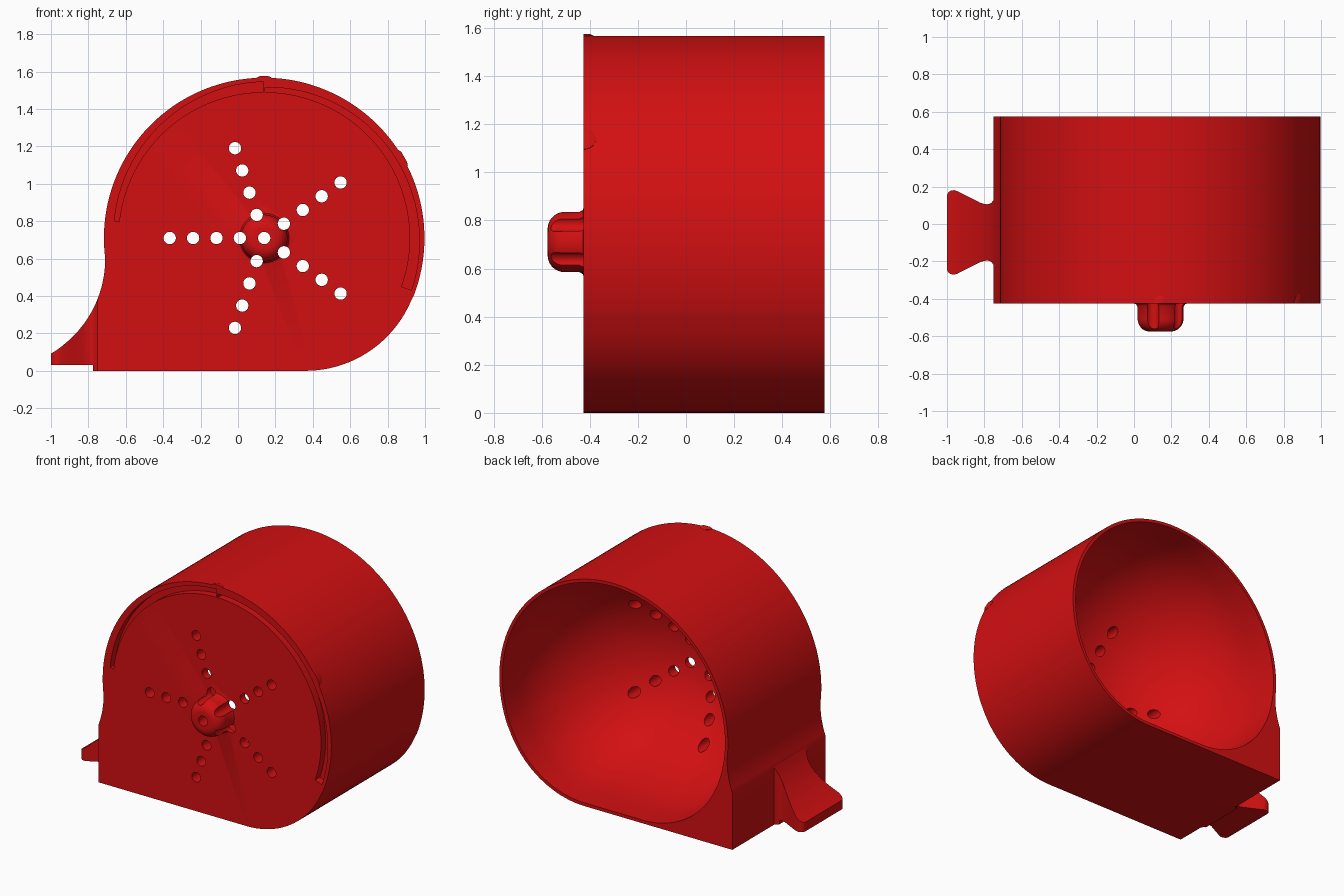
import bpy, bmesh, math
from mathutils import Vector, Matrix

if "Cube" in bpy.data.objects:
    bpy.data.objects.remove(bpy.data.objects["Cube"])

CX, CZ, R = 0.14, 0.71, 0.857       # drum centre and radius
FRONT, BACK = -0.425, 0.575
TAU = math.tau

red = bpy.data.materials.new("red")
red.diffuse_color = (0.65, 0.005, 0.006, 1)
red.use_nodes = True
red.node_tree.nodes["Principled BSDF"].inputs["Base Color"].default_value = red.diffuse_color


def loft(name, rings):
    """Closed solid through rings of equal point count."""
    bm = bmesh.new()
    vs = [[bm.verts.new(p) for p in ring] for ring in rings]
    n = len(vs[0])
    for a, b in zip(vs, vs[1:]):
        for i in range(n):
            j = (i + 1) % n
            bm.faces.new((a[i], a[j], b[j], b[i]))
    bm.faces.new(vs[0])
    bm.faces.new(vs[-1])
    bmesh.ops.recalc_face_normals(bm, faces=bm.faces)
    me = bpy.data.meshes.new(name)
    bm.to_mesh(me)
    bm.free()
    me.materials.append(red)
    ob = bpy.data.objects.new(name, me)
    bpy.context.collection.objects.link(ob)
    return ob


def arc(cx, cz, r, a0, a1, n):
    return [(cx + r * math.cos(math.radians(a0 + (a1 - a0) * i / n)),
             cz + r * math.sin(math.radians(a0 + (a1 - a0) * i / n))) for i in range(n + 1)]


def prism(name, pts, y0, y1):
    return loft(name, [[(x, y, z) for x, z in pts] for y in (y0, y1)])


def activate(ob):
    bpy.ops.object.select_all(action='DESELECT')
    ob.select_set(True)
    bpy.context.view_layer.objects.active = ob


def boolean(ob, other, op):
    m = ob.modifiers.new("bool", 'BOOLEAN')
    m.operation, m.object, m.solver = op, other, 'EXACT'
    activate(ob)
    bpy.ops.object.modifier_apply(modifier=m.name)
    bpy.data.objects.remove(other)


def smooth(ob, deg=30):
    activate(ob)
    bpy.ops.object.shade_smooth_by_angle(angle=math.radians(deg))


# Housing: drum with a flat foot, a tight lower right bend and a concave left flank
FR = 0.614
FX = 0.36
bend = math.degrees(math.atan2(FR - CZ, FX - CX))
flank = arc(-1.3, 0.6, 0.59, -21.2, 0, 8)
outline = ([(-0.75, 0), (FX, 0)] + arc(FX, FR, FR, -90, bend, 20)[1:]
           + arc(CX, CZ, R, bend, 187.4, 84)[1:] + flank[::-1])
housing = prism("housing", outline, FRONT, BACK)

# Bowl-shaped hollow, open at the back
half = arc(CX + 0.22, FR, FR - 0.022, -90, bend, 18) + arc(CX, CZ, R - 0.022, bend, 90, 40)[1:]
mouth = half + [(2 * CX - x, z) for x, z in reversed(half[:-1])]
levels = [(1.0, -0.05)] + [(math.cos(t), 0.15 + 0.83 * math.sin(t))
                          for t in [math.radians(88 * i / 22) for i in range(23)]]
bowl = loft("bowl_cutter", [[(CX + s * (x - CX), BACK - d, CZ + s * (z - CZ)) for x, z in mouth]
                            for s, d in levels])
boolean(housing, bowl, 'DIFFERENCE')

# Rounded hub on the front, flared at its foot
hub = [(0.145, FRONT + 0.01), (0.145, FRONT), (0.133, FRONT - 0.004), (0.125, FRONT - 0.018)]
hub += [(0.055 + 0.07 * math.cos(math.radians(a)), -0.505 - 0.07 * math.sin(math.radians(a)))
        for a in range(0, 91, 10)]
knob = loft("hub", [[(CX + r * math.cos(TAU * i / 48), y, CZ + r * math.sin(TAU * i / 48))
                     for i in range(48)] for r, y in hub])
boolean(housing, knob, 'UNION')

# Five rows of vent holes and a centre hole
holes = [(CX, CZ)]
for k in range(5):
    a = math.pi + k * TAU / 5
    holes += [(CX + r * math.cos(a), CZ + r * math.sin(a)) for r in (0.13, 0.255, 0.38, 0.505)]
for x, z in holes:
    boolean(housing, prism("hole_cutter", arc(x, z, 0.033, 0, 345, 23), -0.7, 0.5), 'DIFFERENCE')

# Two widening curved slots in the front face
for a0, a1 in ((173.5, 90.3), (89.7, -19.5)):
    n = 40
    outer, inner = [], []
    for i in range(n + 1):
        t = i / n
        a = math.radians(a0 + (a1 - a0) * t)
        for lst, r in ((outer, 0.806 + 0.029 * t), (inner, 0.78)):
            lst.append((CX + r * math.cos(a), CZ + r * math.sin(a)))
    boolean(housing, prism("slot_cutter", outer + inner[::-1], FRONT - 0.05, FRONT + 0.05),
            'DIFFERENCE')
smooth(housing)

# Small half-round detents on the rim
for k, (ang, rad) in enumerate(((30, 0.05), (90, 0.04))):
    a = math.radians(ang)
    out = Vector((math.cos(a), 0, math.sin(a)))
    side = Vector((-math.sin(a), 0, math.cos(a)))
    rings = []
    for rr, h in ((rad, R - 0.01), (rad, R + 0.001), (rad * 0.6, R + 0.008)):
        rings.append([Vector((CX, FRONT, CZ)) + out * h + side * rr * math.cos(math.pi * i / 12)
                      + Vector((0, rr * math.sin(math.pi * i / 12), 0)) for i in range(13)])
    smooth(loft("detent_%d" % (k + 1), rings))

# Flared thumb tab with a concave top
plan = [(-1.0, 0.2), (-0.994, 0.213), (-0.98, 0.223), (-0.962, 0.226), (-0.945, 0.221),
        (-0.9, 0.198), (-0.86, 0.178), (-0.825, 0.16), (-0.805, 0.153), (-0.785, 0.15),
        (-0.775, 0.152), (-0.774, 0.152), (-0.762, 0.159), (-0.752, 0.172), (-0.745, 0.18)]
rings = []
for x, w in plan:
    top = 0.6 - math.sqrt(0.59 ** 2 - (x + 1.3) ** 2)
    low = 0.03 if x < -0.7745 else 0.0
    rings.append([(x, -0.045 - w, low), (x, -0.045 + w, low),
                  (x, -0.045 + w, top), (x, -0.045 - w, top)])
smooth(loft("thumb_tab", rings))
